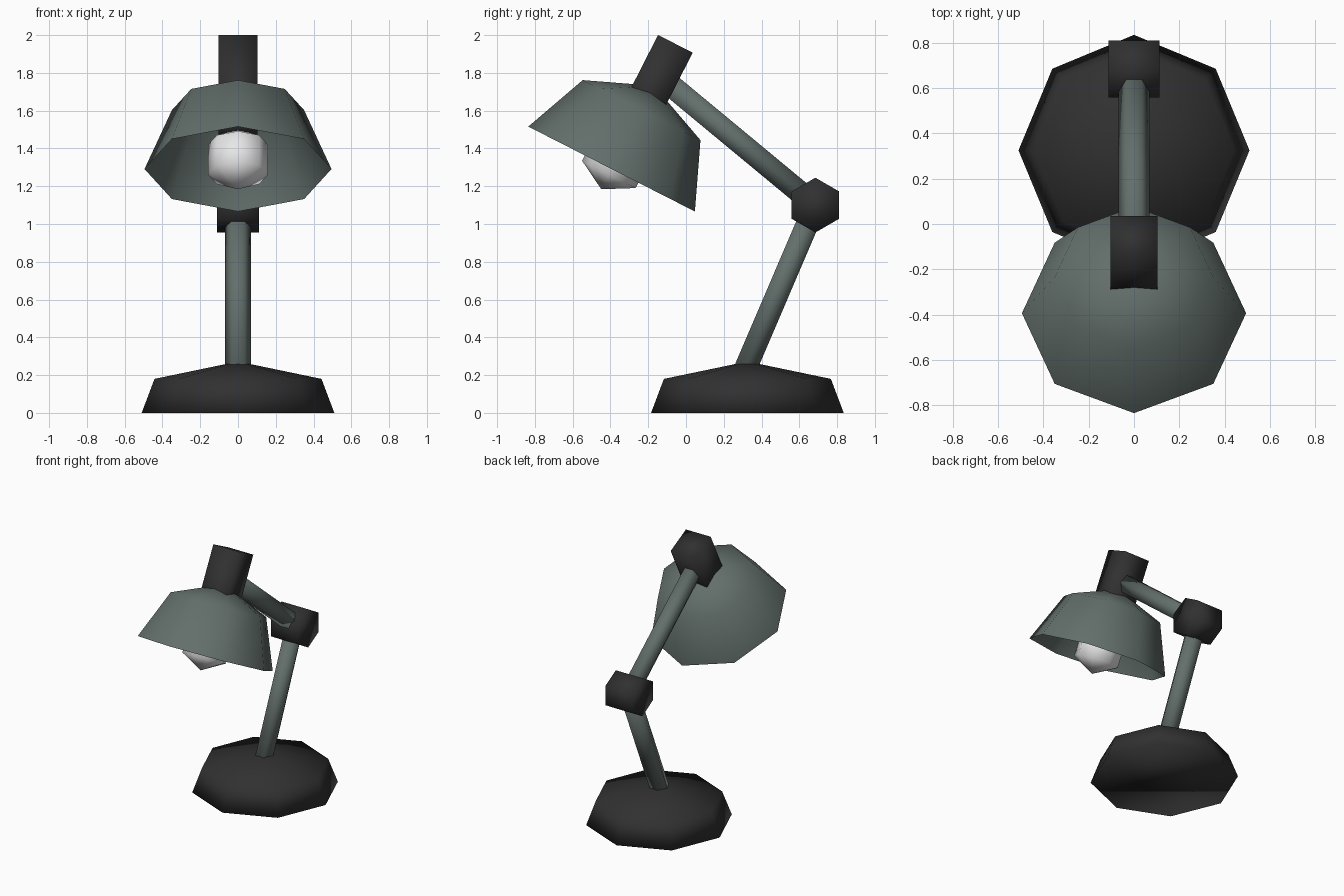
import bpy, bmesh, math
from mathutils import Matrix, Vector

if "Cube" in bpy.data.objects:
    bpy.data.objects.remove(bpy.data.objects["Cube"])


def material(name, r, g, b):
    m = bpy.data.materials.new(name)
    m.diffuse_color = (r, g, b, 1)
    m.use_nodes = True
    m.node_tree.nodes["Principled BSDF"].inputs["Base Color"].default_value = m.diffuse_color
    return m


GREEN = material("grey green paint", 0.125, 0.16, 0.148)
BLACK = material("soft black", 0.03, 0.03, 0.03)
WHITE = material("bulb white", 0.8, 0.8, 0.8)


def finish(name, bm, matrix, mat):
    me = bpy.data.meshes.new(name)
    bm.to_mesh(me)
    bm.free()
    me.transform(matrix)
    me.materials.append(mat)
    me.shade_smooth()
    ob = bpy.data.objects.new(name, me)
    bpy.context.collection.objects.link(ob)
    return ob


def revolve(name, profile, sides, matrix, mat, cap_bottom=True, cap_top=True):
    """Spin (radius, height) points, listed from bottom to top, around local z."""
    bm = bmesh.new()
    rings = []
    for r, h in profile:
        if r == 0:
            rings.append([bm.verts.new((0, 0, h))] * sides)
        else:
            rings.append([bm.verts.new((r * math.cos(math.tau * i / sides),
                                        r * math.sin(math.tau * i / sides), h))
                          for i in range(sides)])
    for a, b in zip(rings, rings[1:]):
        for i in range(sides):
            j = (i + 1) % sides
            bm.faces.new(list(dict.fromkeys((a[i], a[j], b[j], b[i]))))
    if cap_bottom and profile[0][0] > 0:
        bm.faces.new(rings[0][::-1])
    if cap_top and profile[-1][0] > 0:
        bm.faces.new(rings[-1])
    return finish(name, bm, matrix, mat)


def place(y, z, dy=0.0, dz=1.0):
    """Put local z along (0, dy, dz) with the origin at (0, y, z)."""
    return Matrix.Translation((0, y, z)) @ Matrix.Rotation(math.atan2(-dy, dz), 4, 'X')


def arm(name, start, end):
    d = Vector(end) - Vector(start)
    revolve(name, [(0.069, 0), (0.069, d.length)], 6, place(*start, *d), GREEN)


# Foot
revolve("base", [(0.51, 0), (0.442, 0.18), (0, 0.272)], 8, place(0.325, 0), BLACK)

# Arms and elbow
arm("lower_arm", (0.3, 0.2), (0.685, 1.1))
arm("upper_arm", (0.685, 1.1), (-0.13, 1.775))
revolve("elbow_joint", [(0.145, -0.112), (0.145, 0.112)], 6,
        Matrix.Translation((0, 0.685, 1.1)) @ Matrix.Rotation(math.pi / 2, 4, 'Y'), BLACK)

# Head: everything shares one tilted axis through the centre of the shade rim
head = place(-0.394, 1.291, 0.454, 0.891)
R = 0.495
revolve("lamp_shade", [(R, 0), (R * 0.707, R * 0.707), (0, R)], 8, head, GREEN, cap_bottom=False)
revolve("bulb", [(0, -0.12), (0.159, -0.032), (0.159, 0.144), (0, 0.232)], 8, head, WHITE)

# Box-shaped lamp holder on top of the shade
bm = bmesh.new()
bmesh.ops.create_cube(bm, size=1)
low, high = 0.2, 0.744
bmesh.ops.scale(bm, vec=(0.208, 0.206, high - low), verts=bm.verts)
bmesh.ops.translate(bm, vec=(0, 0, (low + high) / 2), verts=bm.verts)
finish("lamp_holder", bm, head, BLACK)
